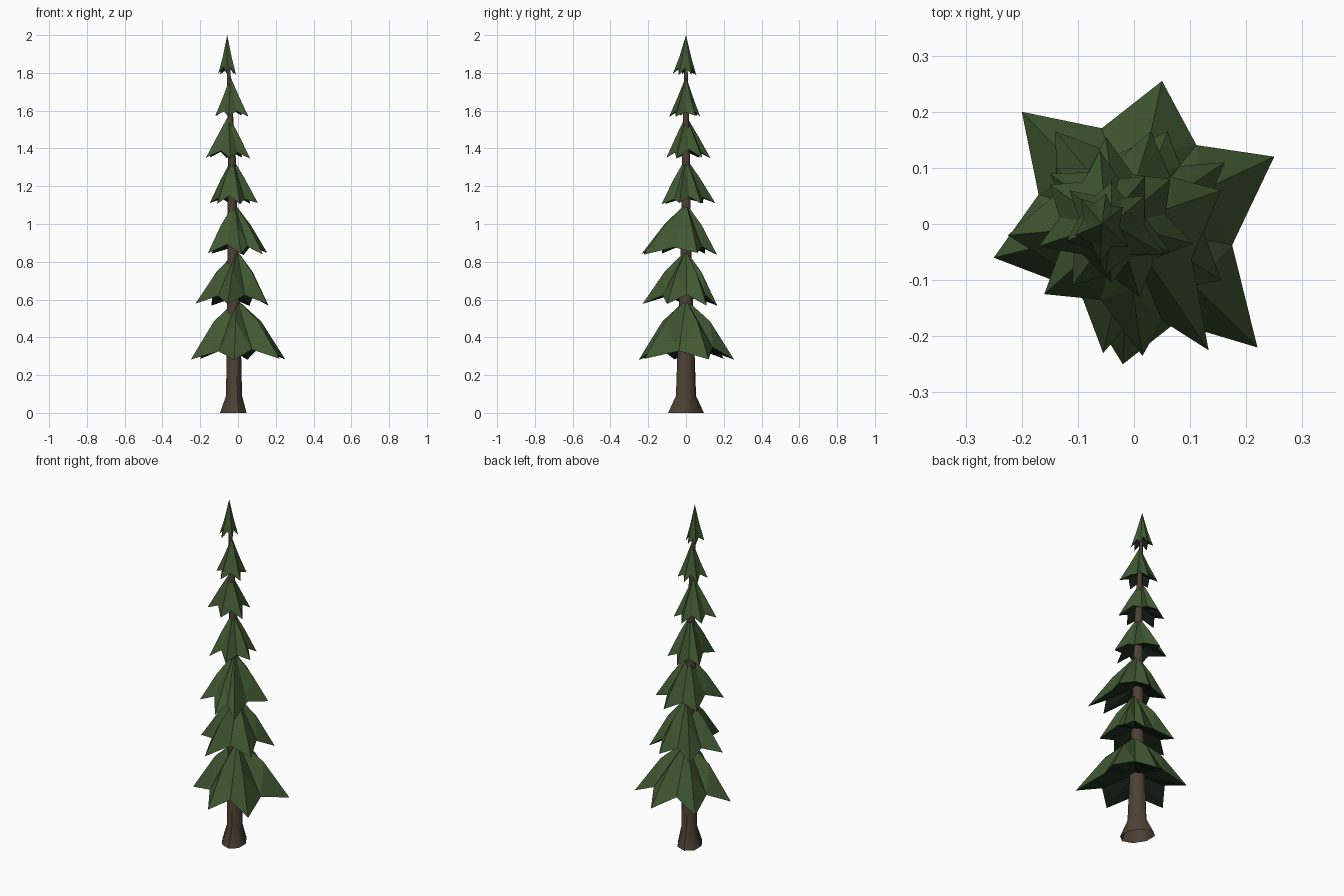
import bpy
import bmesh
import math
import random
from mathutils import Vector

random.seed(4)
default_cube = bpy.data.objects.get("Cube")
if default_cube:
    bpy.data.objects.remove(default_cube, do_unlink=True)


def make_material(name, colour):
    material = bpy.data.materials.new(name)
    material.use_nodes = True
    material.diffuse_color = colour
    material.node_tree.nodes["Principled BSDF"].inputs["Base Color"].default_value = colour
    return material


needle_green = make_material("needle green", (0.052, 0.098, 0.032, 1))
shaded_green = make_material("deep underside green", (0.013, 0.026, 0.014, 1))
bark_brown = make_material("bark brown", (0.072, 0.052, 0.034, 1))


def make_object(name, bm, materials):
    bmesh.ops.recalc_face_normals(bm, faces=bm.faces)
    mesh = bpy.data.meshes.new(name)
    bm.to_mesh(mesh)
    bm.free()
    for material in materials:
        mesh.materials.append(material)
    obj = bpy.data.objects.new(name, mesh)
    bpy.context.collection.objects.link(obj)
    return obj


def make_trunk(profile, sides=8):
    """Loft rings of (centre x, radius x, radius y, skew, height), open at the foot."""
    bm = bmesh.new()
    rings = []
    for cx, rx, ry, skew, z in profile:
        angles = [math.tau * (i + 0.5) / sides for i in range(sides)]
        rings.append([bm.verts.new((cx + rx * math.cos(a), ry * math.sin(a - skew), z))
                      for a in angles])
    for low, high in zip(rings, rings[1:]):
        for i in range(sides):
            j = (i + 1) % sides
            bm.faces.new((low[i], low[j], high[j], high[i]))
    bm.faces.new(rings[-1])
    return make_object("trunk", bm, [bark_brown])


def make_tier(name, apex, low, bulge, tips):
    """Star-shaped bough skirt: ridges run to the tips, creases to the notches."""
    bm = bmesh.new()
    height = apex.z - low
    axis = Vector((apex.x, apex.y, low))
    tip_points = [Vector((x / 100, y / 100, low + random.uniform(0, 0.05) * height))
                  for x, y in tips]
    top = bm.verts.new(apex)
    hub = bm.verts.new(axis + Vector((0, 0, 0.3 * height)))
    outer, ridge, notch = [], [], []
    for i, tip in enumerate(tip_points):
        following = tip_points[(i + 1) % len(tip_points)]
        middle = axis.lerp((tip + following) / 2, 0.75)
        middle.z = low + random.uniform(0.12, 0.22) * height
        bend = apex.lerp(tip, 0.5)
        bend.z = low + bulge * height
        outer.append(bm.verts.new(tip))
        ridge.append(bm.verts.new(bend))
        notch.append(bm.verts.new(middle))
    for i in range(len(tips)):
        for valley in (notch[i - 1], notch[i]):
            bm.faces.new((top, ridge[i], valley))
            bm.faces.new((ridge[i], outer[i], valley))
            bm.faces.new((hub, outer[i], valley)).material_index = 1
    return make_object(name, bm, [needle_green, shaded_green])


# Trunk with a flared, skewed foot and a slight lean
trunk = make_trunk([
    (-0.025, 0.076, 0.095, 0.3, 0), (-0.021, 0.046, 0.055, 0.15, 0.09),
    (-0.022, 0.041, 0.048, 0, 0.35), (-0.028, 0.031, 0.031, 0, 0.85),
    (-0.032, 0.022, 0.022, 0, 1.35), (-0.052, 0.008, 0.008, 0, 1.88)])
bpy.context.view_layer.objects.active = trunk
trunk.select_set(True)
bpy.ops.object.shade_smooth_by_angle(angle=math.radians(50))
trunk.select_set(False)

# Bough tiers: apex x, apex height, tip height, tip positions in hundredths
tiers = [
    (-0.005, 0.6, 0.28, [(25, 12), (5, 25.5), (-20, 20), (-25, -6), (-2, -25), (22, -22)]),
    (-0.005, 0.86, 0.565, [(16.2, 11), (6, 16.5), (-14, 16.5), (-22.5, -2), (-5.5, -23), (15.5, -10)]),
    (-0.02, 1.11, 0.835, [(15.5, 6), (3, 16.5), (-14, 10), (-16, -12.5), (1.5, -23.5), (13.3, -22.5)]),
    (-0.03, 1.35, 1.1, [(10.5, -3.5), (6.5, 8), (-5, 15.5), (-15, 9), (-11, -11), (1, -13)]),
    (-0.05, 1.575, 1.345, [(6.5, -5), (2, 8.5), (-6, 13), (-15, 7), (-17, -4), (-4, -10.5)]),
    (-0.04, 1.78, 1.565, [(5.5, -5.5), (2, 5), (-4, 7.5), (-11.5, 6), (-12, -3), (-5, -9)]),
    (-0.057, 2.0, 1.785, [(-1, -4), (-2, 3), (-5, 5.5), (-9.5, 4.5), (-10.5, -2), (-6, -7)])]
for number, (x, high, low, tips) in enumerate(tiers):
    make_tier(f"bough_tier_{number + 1}", Vector((x, 0, high)), low, 0.64 - 0.03 * number, tips)
